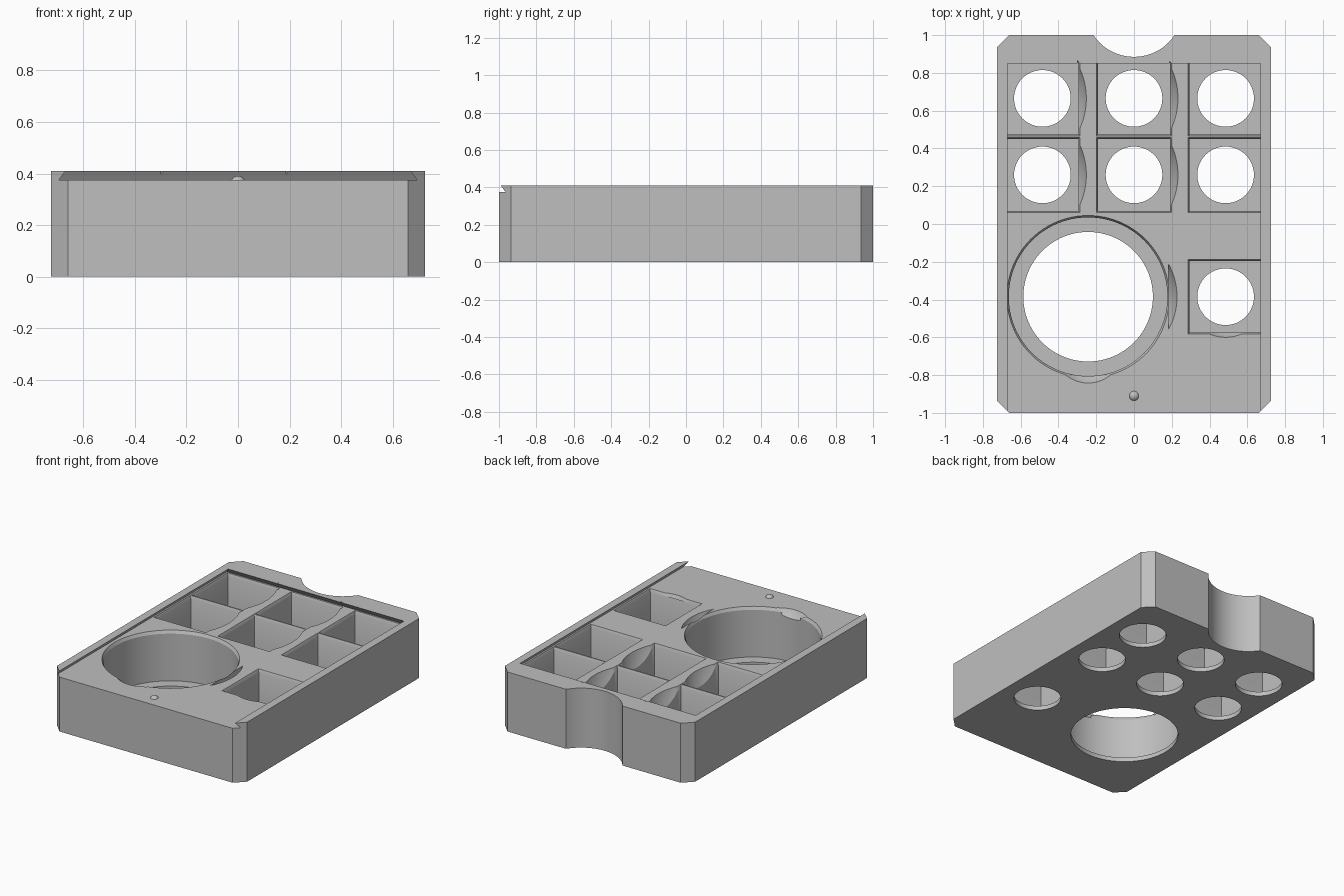
import bpy, bmesh, math
from mathutils import Matrix, Vector

cube = bpy.data.objects.get("Cube")
if cube:
    bpy.data.objects.remove(cube, do_unlink=True)

HEIGHT, DECK, FLOOR = 0.41, 0.375, 0.03
PITCH = 0.485
ROWS = (0.665, 0.26)
LOW_Y = -0.385
WELL = (-0.243, LOW_Y)

grey = bpy.data.materials.new("grey plastic")
grey.use_nodes = True
grey.diffuse_color = (0.52, 0.52, 0.52, 1)
grey.node_tree.nodes["Principled BSDF"].inputs["Base Color"].default_value = (0.52, 0.52, 0.52, 1)


def make_object(name, bm):
    bmesh.ops.recalc_face_normals(bm, faces=bm.faces)
    mesh = bpy.data.meshes.new(name)
    bm.to_mesh(mesh)
    bm.free()
    mesh.materials.append(grey)
    obj = bpy.data.objects.new(name, mesh)
    bpy.context.collection.objects.link(obj)
    return obj


def rect(x0, x1, y0, y1):
    return [(x0, y0), (x1, y0), (x1, y1), (x0, y1)]


def circle(x, y, r, n=96):
    return [(x + r * math.cos(i * math.tau / n), y + r * math.sin(i * math.tau / n)) for i in range(n)]


def loft(name, levels):
    """Closed solid through equal-length outlines, given as (z, outline)."""
    bm = bmesh.new()
    rings = [[bm.verts.new((x, y, z)) for x, y in outline] for z, outline in levels]
    n = len(rings[0])
    for a, b in zip(rings, rings[1:]):
        for i in range(n):
            j = (i + 1) % n
            bm.faces.new((a[i], a[j], b[j], b[i]))
    bm.faces.new(rings[0])
    bm.faces.new(rings[-1])
    return make_object(name, bm)


def cut(body, cutter):
    mod = body.modifiers.new("cut", 'BOOLEAN')
    mod.operation, mod.solver, mod.object = 'DIFFERENCE', 'EXACT', cutter
    bpy.context.view_layer.update()
    graph = bpy.context.evaluated_depsgraph_get()
    mesh = bpy.data.meshes.new_from_object(body.evaluated_get(graph))
    body.modifiers.clear()
    body.data = mesh
    bpy.data.objects.remove(cutter, do_unlink=True)


def scoop(x, y, angle, half, sag, depth):
    """Spherical cap biting into the wall at (x, y) in the given direction."""
    radius = (half ** 2 + sag ** 2) / (2 * sag)
    offset = radius - sag
    lift = (half ** 2 - depth ** 2) / (2 * depth)
    bm = bmesh.new()
    bmesh.ops.create_uvsphere(bm, u_segments=128, v_segments=64, radius=math.hypot(radius, lift))
    geom = bm.verts[:] + bm.edges[:] + bm.faces[:]
    res = bmesh.ops.bisect_plane(bm, geom=geom, plane_co=(offset - 0.003, 0, 0),
                                 plane_no=(1, 0, 0), clear_inner=True)
    edges = [e for e in res["geom_cut"] if isinstance(e, bmesh.types.BMEdge)]
    bmesh.ops.contextual_create(bm, geom=edges)
    bm.transform(Matrix.Translation((x, y, DECK)) @ Matrix.Rotation(angle, 4, 'Z')
                 @ Matrix.Translation((-offset, 0, lift)))
    return make_object("scoop_cutter", bm)


# Tray block with chamfered corners
X, Y, C = 0.725, 1.0, 0.065
outline = [(-X + C, -Y), (X - C, -Y), (X, -Y + C), (X, Y - C),
           (X - C, Y), (-X + C, Y), (-X, Y - C), (-X, -Y + C)]
tray = loft("tray", [(0, outline), (HEIGHT, outline)])

# Thumb notch in the back
notch = circle(0, 1.143, 0.258)
cut(tray, loft("notch_cutter", [(-0.1, notch), (0.6, notch)]))

# Dovetail slot for a sliding lid, open at the front
cut(tray, loft("slot_cutter", [(DECK, rect(-0.695, 0.695, -1.2, 0.875)),
                               (HEIGHT + 0.035, rect(-0.645, 0.645, -1.2, 0.825))]))

# Square pockets with a bevelled rim and a round hole in the floor
cells = [(c * PITCH, y) for y in ROWS for c in (-1, 0, 1)] + [(PITCH, LOW_Y)]
for x, y in cells:
    inner = rect(x - 0.19, x + 0.19, y - 0.19, y + 0.19)
    outer = rect(x - 0.198, x + 0.198, y - 0.198, y + 0.198)
    cut(tray, loft("pocket_cutter", [(FLOOR, inner), (DECK - 0.02, inner),
                                     (DECK, outer), (DECK + 0.01, outer)]))
    hole = circle(x, y, 0.15, 64)
    cut(tray, loft("hole_cutter", [(-0.1, hole), (FLOOR + 0.05, hole)]))

# Large round well with a bevelled rim and an open floor
inner, outer = circle(*WELL, 0.42), circle(*WELL, 0.43)
cut(tray, loft("well_cutter", [(FLOOR, inner), (DECK - 0.02, inner),
                               (DECK, outer), (DECK + 0.01, outer)]))
hole = circle(*WELL, 0.343)
cut(tray, loft("well_hole_cutter", [(-0.1, hole), (FLOOR + 0.05, hole)]))

# Finger scoops in the walls between columns
for x, y in cells:
    if x < 0.1:
        cut(tray, scoop(x + 0.19, y, 0, 0.175, 0.043, 0.09))
    if x > -0.1:
        cut(tray, scoop(x - 0.19, y, math.pi, 0.175, 0.043, 0.09))
cut(tray, scoop(0.185, LOW_Y, 0, 0.17, 0.043, 0.09))

# Small scoops at the front of the well and the lone pocket
cut(tray, scoop(WELL[0], -0.802, -math.pi / 2, 0.115, 0.04, 0.05))
cut(tray, scoop(PITCH, -0.58, -math.pi / 2, 0.09, 0.02, 0.04))

# Detent bump that holds the lid
bm = bmesh.new()
bmesh.ops.create_uvsphere(bm, u_segments=32, v_segments=16, radius=0.028)
bm.transform(Matrix.Translation((0, -0.91, DECK - 0.012)))
detent = make_object("lid_detent", bm)

# Smooth the round walls, keep edges sharp
bpy.ops.object.select_all(action='DESELECT')
for obj in (tray, detent):
    obj.select_set(True)
bpy.context.view_layer.objects.active = tray
bpy.ops.object.shade_smooth_by_angle(angle=math.radians(25))
